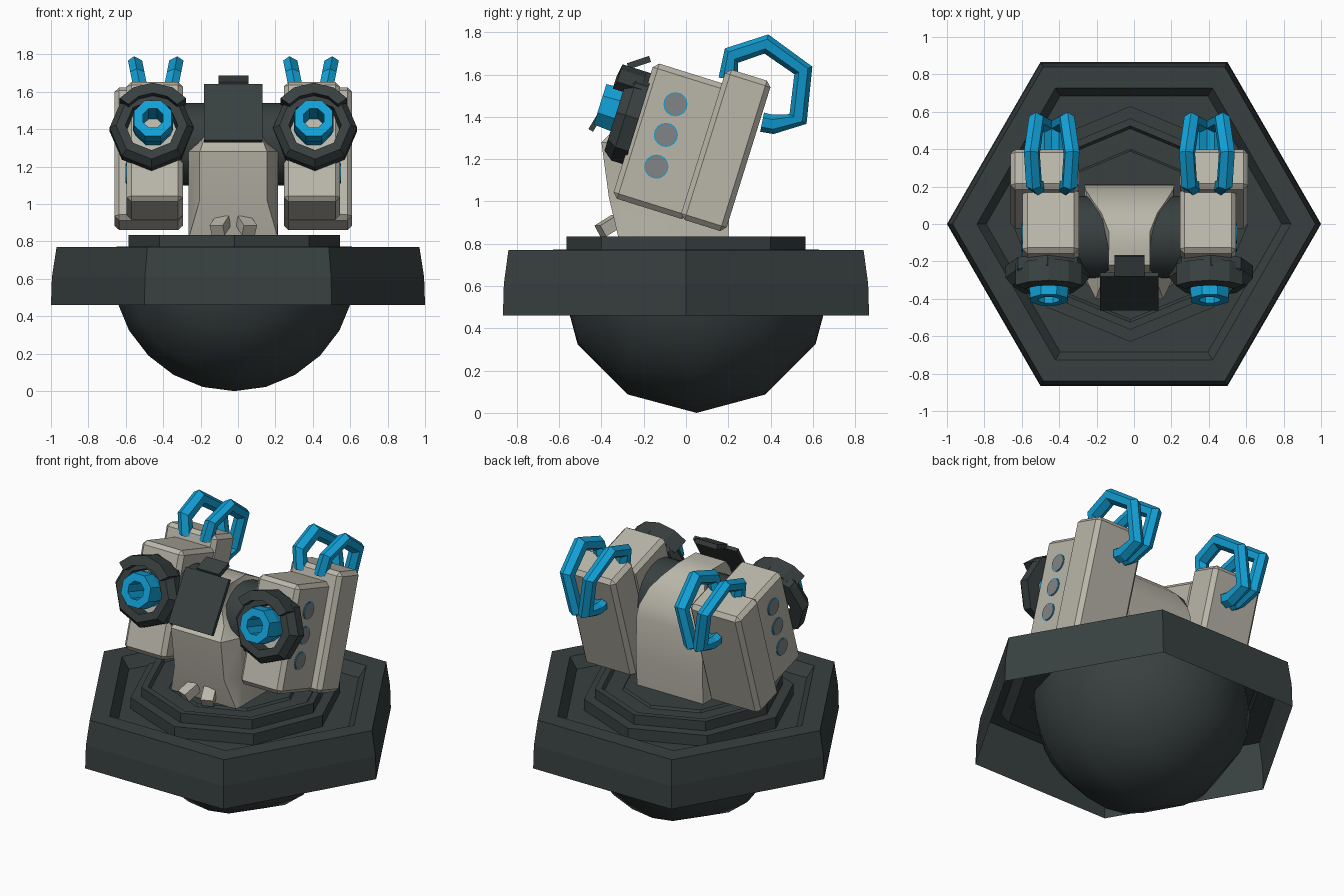
import bpy, bmesh, math
from mathutils import Vector, Matrix

if "Cube" in bpy.data.objects:
    bpy.data.objects.remove(bpy.data.objects["Cube"], do_unlink=True)


def material(name, r, g, b):
    m = bpy.data.materials.new(name)
    m.use_nodes = True
    m.diffuse_color = (r, g, b, 1)
    bsdf = next(n for n in m.node_tree.nodes if n.type == 'BSDF_PRINCIPLED')
    bsdf.inputs["Base Color"].default_value = (r, g, b, 1)
    return m


DARK = material("charcoal", 0.040, 0.051, 0.051)
BEIGE = material("warm_beige", 0.49, 0.47, 0.40)
BLUE = material("bright_blue", 0.006, 0.36, 0.69)
GREY = material("slate_grey", 0.22, 0.23, 0.24)

CX = -0.025                       # centre line of the turret
TILT = math.radians(17.35)        # backward lean of the pods
C, S = math.cos(TILT), math.sin(TILT)


def finish(name, bm, mat, bevel=0, smooth=None):
    bmesh.ops.recalc_face_normals(bm, faces=bm.faces)
    me = bpy.data.meshes.new(name)
    bm.to_mesh(me)
    bm.free()
    me.materials.append(mat)
    ob = bpy.data.objects.new(name, me)
    bpy.context.collection.objects.link(ob)
    if bevel:
        mod = ob.modifiers.new("bevel", 'BEVEL')
        mod.width, mod.segments = bevel, 1
    if smooth:
        bpy.ops.object.select_all(action='DESELECT')
        ob.select_set(True)
        bpy.context.view_layer.objects.active = ob
        bpy.ops.object.shade_smooth_by_angle(angle=math.radians(smooth))
    return ob


def loft(name, rings, mat, caps=True, loop=False, bevel=0, smooth=None):
    """Skin closed cross-sections; caps close the ends, loop joins last to first."""
    bm = bmesh.new()
    vs = [[bm.verts.new(p) for p in r] for r in rings]
    n = len(vs[0])
    pairs = list(zip(vs, vs[1:])) + ([(vs[-1], vs[0])] if loop else [])
    for a, b in pairs:
        for i in range(n):
            j = (i + 1) % n
            bm.faces.new((a[i], a[j], b[j], b[i]))
    if caps and not loop:
        bm.faces.new(vs[0])
        bm.faces.new(vs[-1])
    return finish(name, bm, mat, bevel, smooth)


def polygon(n, r, z, cx=0, cy=0):
    return [(cx + r * math.cos(2 * math.pi * i / n),
             cy + r * math.sin(2 * math.pi * i / n), z) for i in range(n)]


# hexagonal base shell with a sunken floor, open underneath
base = [(1.0, .46), (.995, .61), (.97, .77), (.84, .77), (.79, .70), (.45, .70)]
loft("base_shell", [polygon(6, r, z) for r, z in base], DARK, caps=False)

# stepped octagonal platform
steps = [(.63, .69), (.63, .772), (.565, .773), (.565, .835), (.525, .835),
         (.51, .815), (.40, .815), (.39, .83)]
loft("platform", [polygon(8, r, z, -.02) for r, z in steps], DARK)

# rounded underside, a ball with its poles front and back, cut in half
bm = bmesh.new()
bmesh.ops.create_uvsphere(bm, u_segments=24, v_segments=6, radius=.65,
                          matrix=Matrix.Translation((-.02, .05, .65))
                          @ Matrix.Rotation(math.pi / 2, 4, 'X'))
bmesh.ops.bisect_plane(bm, geom=bm.verts[:] + bm.edges[:] + bm.faces[:],
                       plane_co=(0, 0, .69), plane_no=(0, 0, 1), clear_outer=True)
finish("ball_underside", bm, DARK, smooth=32)

# central head: z, front y, middle y, back y, half widths front, middle, back
head = [(.83, -.32, -.27, .20, .235, .24, .24),
        (1.02, -.365, -.27, .21, .18, .24, .24),
        (1.28, -.40, -.28, .205, .18, .24, .24),
        (1.35, -.33, -.25, .185, .155, .17, .235),
        (1.45, -.29, -.20, .13, .11, .115, .20),
        (1.52, -.26, -.15, .06, .11, .11, .15),
        (1.57, -.22, -.14, -.04, .11, .11, .11)]
rings = []
for z, yf, ym, yb, hf, hm, hb in head:
    half = [(hf, yf), (hm, ym), (hb, yb)]
    rings.append([(CX + h, y, z) for h, y in half]
                 + [(CX - h, y, z) for h, y in reversed(half)])
loft("head", rings, BEIGE, smooth=28)

# dark axle joining head and pods
loft("pod_axle", [[(CX + x, -.07 + .22 * math.cos(a * math.pi / 10),
                    1.32 + .22 * math.sin(a * math.pi / 10)) for a in range(20)]
                  for x in (-.29, .29)], DARK, smooth=30)


def plate(name, half, a, b, thick):
    """Flat plate across the head between side-view points a and b."""
    d = (Vector(b) - Vector(a)).normalized()
    n = Vector((-d.y, d.x)) * thick
    pts = [Vector(a), Vector(b), Vector(b) + n, Vector(a) + n]
    loft(name, [[(CX + x, p.x, p.y) for p in pts] for x in (-half, half)], DARK)


plate("visor", .157, (-.26, 1.63), (-.44, 1.33), -.025)
plate("visor_tab", .08, (-.165, 1.66), (-.27, 1.625), -.03)

# two small nubs on the chin
for s, side in ((1, "left"), (-1, "right")):
    bm = bmesh.new()
    bmesh.ops.create_cube(bm, size=1, matrix=Matrix.Translation((CX + s * .07, -.365, .885))
                          @ Matrix.Rotation(s * math.radians(22), 4, 'Z')
                          @ Matrix.Rotation(math.radians(30), 4, 'X')
                          @ Matrix.Diagonal((.075, .10, .06, 1)))
    finish(side + "_chin_nub", bm, BEIGE)


def pod(s, x, u, w):
    """Pod frame: x out from the centre line, u backward, w up along the lean."""
    return (CX + s * x, -.35 + C * u + S * w, 1.02 - S * u + C * w)


def pod_box(name, s, x0, x1, u0, u1, w0, w1):
    loft(name, [[pod(s, x, u, w) for x, u in ((x0, u0), (x1, u0), (x1, u1), (x0, u1))]
                for w in (w0, w1)], BEIGE, bevel=.025)


def eye_ring(s, r, u, start=0, n=8, step=45, w=.39, x=.437):
    ang = [math.radians(start + step * i) for i in range(n)]
    return [pod(s, x + r * math.cos(a), u, w + r * math.sin(a)) for a in ang]


hoop_path = [(.20, 1.58), (.215, 1.69), (.38, 1.745), (.555, 1.62),
             (.53, 1.39), (.41, 1.365), (.36, 1.375)]


def hoop(name, s, lean, r=.044):
    """Bent hexagonal tube from the pod's top over to its back."""
    pts = [Vector(p) for p in hoop_path]
    rings = []
    for i, p in enumerate(pts):
        d = (pts[min(i + 1, len(pts) - 1)] - pts[max(i - 1, 0)]).normalized()
        n = Vector((-d.y, d.x))
        ring = []
        for k in range(6):
            a = k * math.pi / 3
            q = p + n * r * 1.05 * math.cos(a)
            x = .415 + lean * (.037 + .2 * (q.y - 1.4)) + r * math.sin(a)
            ring.append((CX + s * x, q.x, q.y))
        rings.append(ring)
    loft(name, rings, BLUE)


for s, side in ((1, "left"), (-1, "right")):
    # pod body and its wider, taller rear slab
    pod_box(side + "_pod", s, .27, .57, 0, .37, 0, .67)
    pod_box(side + "_pod_rear", s, .27, .635, .335, .56, 0, .745)

    # octagonal eye socket
    loft(side + "_eye_socket",
         [eye_ring(s, r, u) for r, u in ((.135, .01), (.225, .01), (.225, -.055),
                                         (.19, -.10), (.14, -.10))],
         DARK, loop=True)

    # hollow blue barrel
    loft(side + "_eye_barrel",
         [eye_ring(s, r, u, 22.5, w=.403, x=.43) for r, u in
          ((.10, .005), (.115, -.10), (.108, -.185), (.058, -.185), (.058, .005))],
         BLUE, loop=True)

    # arched brow over the socket
    brow = []
    for a in (38, 62, 90, 118, 142):
        ca, sa = math.cos(math.radians(a)), math.sin(math.radians(a))
        brow.append([pod(s, .43 + r * ca, u, .39 + r * sa) for r, u in
                     ((.165, -.05), (.225, -.02), (.225, -.14), (.165, -.15))])
    loft(side + "_brow", brow, DARK)

    # three round side lights with thin blue rims
    for i, (y, z) in enumerate(((-.05, 1.46), (-.095, 1.315), (-.14, 1.165))):
        for kind, r, out, mat in (("rim", .057, .573, BLUE), ("light", .052, .576, GREY)):
            loft(f"{side}_side_{kind}_{i + 1}",
                 [[(CX + s * x, y + r * math.cos(k * math.pi / 8),
                    z + r * math.sin(k * math.pi / 8)) for k in range(16)]
                  for x in (.568, out)], mat)

    # pair of splayed hoops
    hoop(side + "_outer_hoop", s, 1)
    hoop(side + "_inner_hoop", s, -1)
